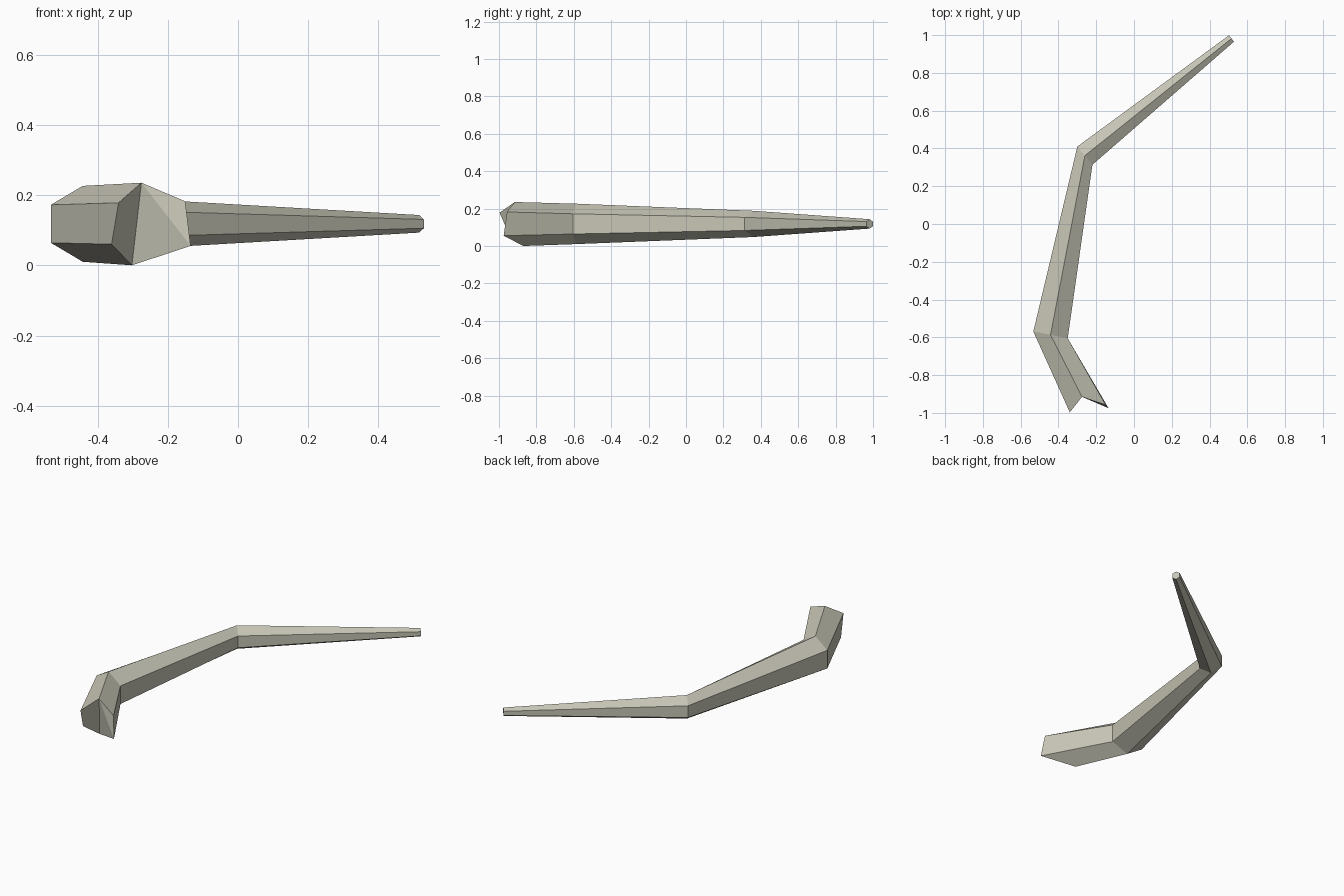
import bpy
import bmesh
from mathutils import Vector

cube = bpy.data.objects.get("Cube")
if cube:
    bpy.data.objects.remove(cube, do_unlink=True)

# Single bone-grey colour
bone = bpy.data.materials.new("bone_grey")
colour = (0.57, 0.56, 0.465, 1)
bone.use_nodes = True
bone.diffuse_color = colour
bone.node_tree.nodes["Principled BSDF"].inputs["Base Color"].default_value = colour

MID_Z = 0.118


def hexagon(x, y, side_x, side_y, radius):
    """Upright six-sided ring: top, left pair, bottom, right pair."""
    centre, side, up = Vector((x, y, MID_Z)), Vector((side_x, side_y, 0)), Vector((0, 0, radius))
    return [centre + up, centre - side + up / 2, centre - side - up / 2,
            centre - up, centre + side - up / 2, centre + side + up / 2]


# Skewed, notched wide end, then the two bends and the thin tip
rings = [
    [(-0.275, -0.915, 0.235), (-0.34, -0.997, 0.178), (-0.36, -0.945, 0.06),
     (-0.302, -0.87, 0.0), (-0.135, -0.975, 0.055), (-0.15, -0.957, 0.182)],
    hexagon(-0.442, -0.587, 0.091, -0.018, 0.108),
    hexagon(-0.26, 0.362, 0.04, -0.048, 0.07),
    hexagon(0.516, 0.982, 0.013, -0.017, 0.025),
]

bm = bmesh.new()
loops = [[bm.verts.new(p) for p in ring] for ring in rings]

# Shaft sides
for a, b in zip(loops, loops[1:]):
    for i in range(6):
        j = (i + 1) % 6
        bm.faces.new((a[i], a[j], b[j], b[i]))

# Thin tip cap and folded wide end
bm.faces.new(loops[-1])
top, left_up, left_low, bottom, right_low, right_up = loops[0]
bm.faces.new((top, left_up, left_low, bottom))
bm.faces.new((top, bottom, right_low))
bm.faces.new((top, right_low, right_up))
bmesh.ops.recalc_face_normals(bm, faces=bm.faces[:])

mesh = bpy.data.meshes.new("bent_shaft")
bm.to_mesh(mesh)
bm.free()
mesh.materials.append(bone)
shaft = bpy.data.objects.new("bent_shaft", mesh)
bpy.context.collection.objects.link(shaft)
